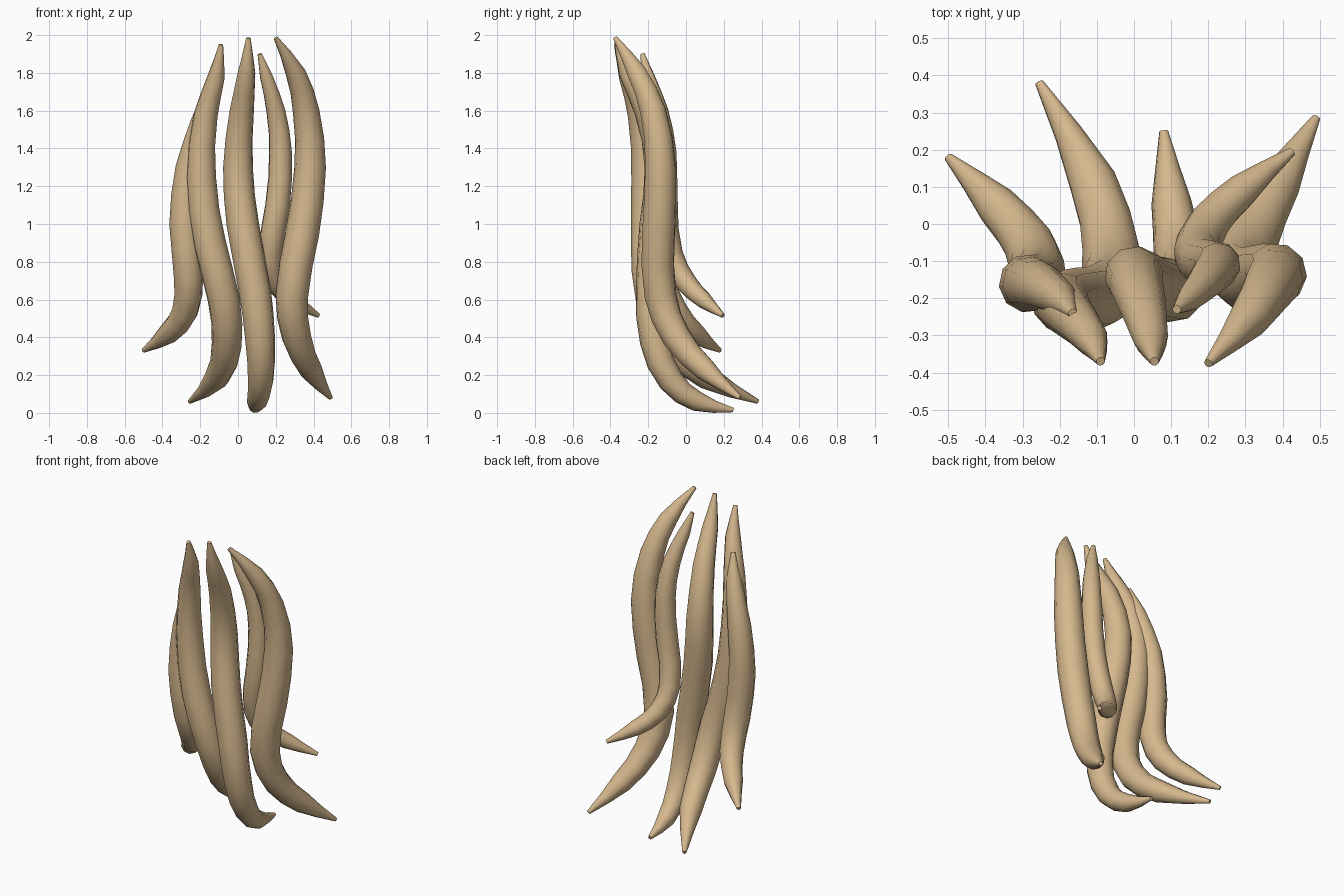
import bpy
import math
from mathutils import Vector

if "Cube" in bpy.data.objects:
    bpy.data.objects.remove(bpy.data.objects["Cube"], do_unlink=True)

# One flat sandy colour for every lock
sandy_blond = bpy.data.materials.new("sandy_blond")
sandy_blond.use_nodes = True
sandy_colour = (0.67, 0.48, 0.27, 1)
sandy_blond.diffuse_color = sandy_colour
sandy_blond.node_tree.nodes["Principled BSDF"].inputs["Base Color"].default_value = sandy_colour

TIP_RADIUS = 0.012


def arc_fractions(points):
    """Return how far along the path each point lies, from zero to one."""
    distances = [0.0]
    for start, end in zip(points, points[1:]):
        distances.append(distances[-1] + (end - start).length)
    return [distance / distances[-1] for distance in distances]


def taper(fraction, girth):
    """Thin blunt ends with an even belly, slightly fuller towards the tip."""
    swell = max(math.sin(math.pi * fraction ** 1.1), 0.0) ** 0.4
    return max(girth * swell, TIP_RADIUS)


def make_lock(name, girth, *path):
    """Sweep a round section along a path from the root down to the tip."""
    points = [Vector(point) for point in path]
    curve = bpy.data.curves.new(name, "CURVE")
    curve.dimensions = "3D"
    curve.bevel_depth = 1.0
    curve.bevel_resolution = 3
    curve.resolution_u = 2
    curve.use_fill_caps = True
    curve.materials.append(sandy_blond)

    spline = curve.splines.new("BEZIER")
    spline.bezier_points.add(len(points) - 1)
    for knot, point, fraction in zip(spline.bezier_points, points, arc_fractions(points)):
        knot.co = point
        knot.handle_left_type = knot.handle_right_type = "AUTO"
        knot.radius = taper(fraction, girth)

    lock = bpy.data.objects.new(name, curve)
    bpy.context.collection.objects.link(lock)

    # Turn the sweep into a smooth-shaded mesh
    bpy.ops.object.select_all(action="DESELECT")
    lock.select_set(True)
    bpy.context.view_layer.objects.active = lock
    bpy.ops.object.convert(target="MESH")
    bpy.ops.object.shade_smooth_by_angle(angle=math.radians(50))
    return lock


# Outer lock on the right, growing out of its neighbour and flicking sideways
make_lock("outer_right_lock", .08,
          (-.165, -.24, 1.72), (-.2, -.2, 1.55), (-.262, -.165, 1.3),
          (-.285, -.16, 1), (-.262, -.14, .72), (-.28, -.06, .54),
          (-.37, .05, .42), (-.5, .18, .33))

# Long lock on the right, sweeping far back
make_lock("inner_right_lock", .088,
          (-.09, -.37, 1.95), (-.115, -.31, 1.78), (-.17, -.245, 1.58),
          (-.195, -.21, 1.25), (-.15, -.205, .9), (-.075, -.18, .6),
          (-.06, -.08, .36), (-.11, .11, .19), (-.255, .38, .06))

# Middle lock, the lowest of the set
make_lock("middle_lock", .088,
          (.055, -.37, 1.985), (.045, -.31, 1.8), (.02, -.21, 1.6),
          (0, -.14, 1.3), (.025, -.16, 1), (.09, -.18, .64),
          (.118, -.165, .38), (.12, -.08, .17), (.1, .06, .06),
          (.08, .25, .015))

# Slim lock on the left, tucked behind its neighbours
make_lock("slim_left_lock", .067,
          (.115, -.23, 1.9), (.15, -.2, 1.78), (.2, -.145, 1.6),
          (.225, -.112, 1.38), (.21, -.11, 1.1), (.17, -.08, .84),
          (.2, 0, .69), (.29, .09, .6), (.425, .195, .515))

# Broad outer lock on the left
make_lock("outer_left_lock", .09,
          (.2, -.375, 1.985), (.305, -.26, 1.8), (.36, -.175, 1.6),
          (.382, -.135, 1.3), (.34, -.145, .95), (.285, -.135, .62),
          (.31, -.05, .4), (.385, .1, .23), (.49, .285, .08))
